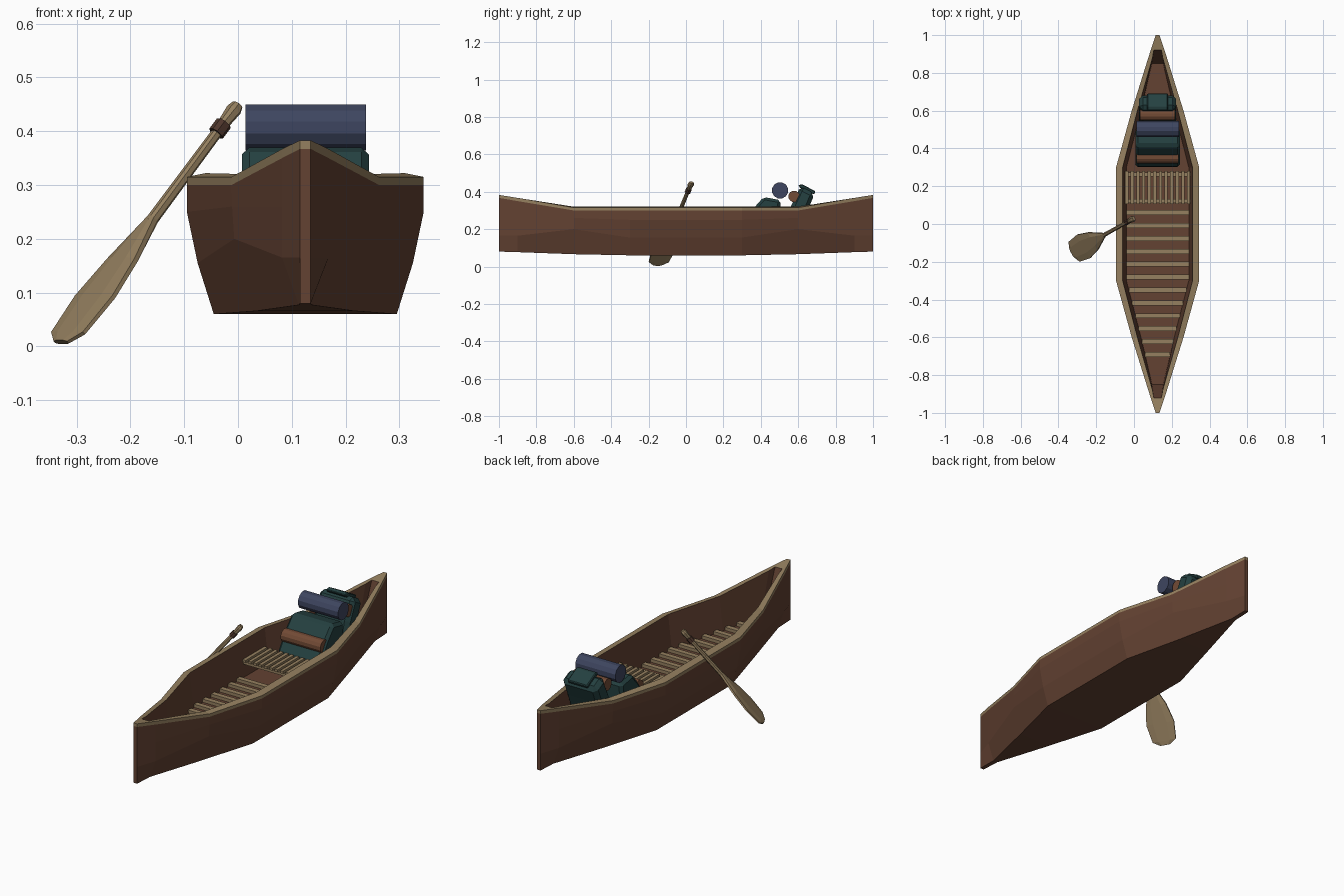
import bpy, bmesh, math
from mathutils import Vector

if "Cube" in bpy.data.objects:
    bpy.data.objects.remove(bpy.data.objects["Cube"])

CX = 0.125  # hull centre line


def mat(name, r, g, b):
    m = bpy.data.materials.new(name)
    m.diffuse_color = (r, g, b, 1)
    m.use_nodes = True
    m.node_tree.nodes["Principled BSDF"].inputs["Base Color"].default_value = m.diffuse_color
    return m


HULL = mat("hull_brown", 0.125, 0.054, 0.032)
TAN = mat("pale_wood", 0.30, 0.215, 0.115)
TEAL = mat("dark_teal", 0.018, 0.052, 0.052)
BLUE = mat("slate_blue", 0.048, 0.060, 0.115)
ROLL = mat("blanket_brown", 0.17, 0.070, 0.036)
GRIP = mat("dark_leather", 0.075, 0.036, 0.024)


def finish(name, bm, *mats):
    bmesh.ops.recalc_face_normals(bm, faces=bm.faces)
    me = bpy.data.meshes.new(name)
    bm.to_mesh(me)
    bm.free()
    for m in mats:
        me.materials.append(m)
    ob = bpy.data.objects.new(name, me)
    bpy.context.collection.objects.link(ob)
    return ob


def loft(bm, rings, cap=True):
    """Skin closed rings of points in order."""
    vs = [[bm.verts.new(p) for p in r] for r in rings]
    n = len(vs[0])
    for a, b in zip(vs, vs[1:]):
        for i in range(n):
            bm.faces.new((a[i], a[(i + 1) % n], b[(i + 1) % n], b[i]))
    if cap:
        bm.faces.new(vs[0])
        bm.faces.new(vs[-1])
    return vs


def box(bm, x0, x1, y0, y1, z0, z1):
    loft(bm, [[(x0, y0, z), (x1, y0, z), (x1, y1, z), (x0, y1, z)] for z in (z0, z1)])


def prism(name, yz, x0, x1, m, bevel=0.0):
    """Side profile extruded across the boat."""
    bm = bmesh.new()
    loft(bm, [[(x, y, z) for y, z in yz] for x in (x0, x1)])
    ob = finish(name, bm, m)
    if bevel:
        b = ob.modifiers.new("chamfer", "BEVEL")
        b.width, b.segments = bevel, 1
    return ob


def roll(name, y, z, r, x0, x1, m, n=12):
    pts = [(y + r * math.cos(2 * math.pi * (i + .5) / n),
            z + r * math.sin(2 * math.pi * (i + .5) / n)) for i in range(n)]
    return prism(name, pts, x0, x1, m)


# Hull: each ring lists (half width, y, z) from midships to the tip
RINGS = [
    [(.170, .3, .06), (.090, .6, .066), (.012, .9, .077), (.01, 1, .08)],     # bottom
    [(.200, .3, .155), (.132, .6, .20), (.043, .9, .165), (.01, 1, .165)],    # bilge
    [(.220, .3, .25), (.136, .6, .26), (.043, .9, .26), (.01, 1, .26)],       # side
    [(.220, .3, .30), (.137, .6, .30), (.043, .9, .35), (.01, 1, .367)],      # rail foot
    [(.220, .3, .315), (.137, .6, .315), (.043, .9, .367), (.01, 1, .383)],   # rail outer
    [(.185, .3, .322), (.107, .6, .32), (.027, .88, .363), (.02, .92, .37)],  # rail inner
    [(.165, .3, .15), (.088, .6, .15), (.034, .83, .15), (.03, .85, .15)],    # floor
]


def perimeter(ring):
    right = [(w, -y, z) for w, y, z in reversed(ring)] + list(ring)
    return ([(CX + w, y, z) for w, y, z in right]
            + [(CX - w, y, z) for w, y, z in reversed(right)])


bm = bmesh.new()
vs = loft(bm, [perimeter(r) for r in RINGS], cap=False)
for ring in (vs[0], vs[-1]):               # bottom and floor planking
    for i in range(7):
        bm.faces.new((ring[i], ring[i + 1], ring[14 - i], ring[15 - i]))
rail = set(vs[3] + vs[4] + vs[5])
for f in bm.faces:
    f.material_index = int(all(v in rail for v in f.verts))
finish("hull", bm, HULL, TAN)


def floor_half(y):
    pts = [(0, .165)] + [(p[1], p[0]) for p in RINGS[-1]]
    for (a, wa), (b, wb) in zip(pts, pts[1:]):
        if abs(y) <= b:
            return wa + (wb - wa) * (abs(y) - a) / (b - a)
    return .03


# Floor ribs
bm = bmesh.new()
for i in range(12):
    y = .06 - .0682 * i
    w = floor_half(y)
    box(bm, CX - w, CX + w, y - .013, y + .013, .148, .166)
finish("floor_ribs", bm, TAN)

# Slatted seat on two cross bars
bm = bmesh.new()
for y in (.122, .262):
    box(bm, CX - .178, CX + .178, y - .011, y + .011, .212, .226)
for i in range(12):
    x = CX + (i - 5.5) * .0298
    box(bm, x - .0085, x + .0085, .105, .28, .226, .238)
finish("seat", bm, TAN)

# Luggage
prism("front_pack", [(.30, .155), (.305, .225), (.36, .31), (.415, .372),
                     (.505, .355), (.50, .155)], .007, .243, TEAL, .014)
prism("back_pack", [(.52, .17), (.562, .325), (.612, .43), (.688, .39),
                    (.655, .31), (.60, .17)], .027, .223, TEAL, .02)
prism("back_pack_pocket", [(.60, .435), (.622, .44), (.692, .402), (.685, .385), (.61, .42)],
      .07, .18, TEAL, .004)
roll("front_blanket_roll", .353, .285, .033, .014, .236, ROLL)
roll("back_blanket_roll", .578, .375, .031, .033, .217, ROLL)
roll("sleeping_mat", .503, .407, .044, .014, .238, BLUE)

# Paddle leaning on the rail
foot, top = Vector((-.328, -.153, .008)), Vector((-.001, .03, .449))
along = (top - foot).normalized()
wide = Vector((along.y, -along.x, 0)).normalized()
thin = along.cross(wide)


def paddle_part(name, sections, m):
    """Sections are (distance from blade end, half width, half thickness)."""
    bm = bmesh.new()
    loft(bm, [[foot + along * t + wide * w * a + thin * d * b
               for a, b in ((1, .5), (.5, 1), (-.5, 1), (-1, .5),
                            (-1, -.5), (-.5, -1), (.5, -1), (1, -.5))]
              for t, w, d in sections])
    return finish(name, bm, m)


L = (top - foot).length
paddle_part("paddle_blade", [(0, .026, .006), (.022, .060, .007), (.11, .071, .008),
                             (.20, .052, .009), (.30, .011, .010)], TAN)
paddle_part("paddle_shaft", [(.29, .011, .010), (L - .02, .009, .009)], TAN)
paddle_part("paddle_band", [(L - .07, .014, .014), (L - .045, .014, .014)], GRIP)
paddle_part("paddle_grip", [(L - .045, .010, .010), (L - .012, .016, .012), (L, .012, .009)], TAN)
